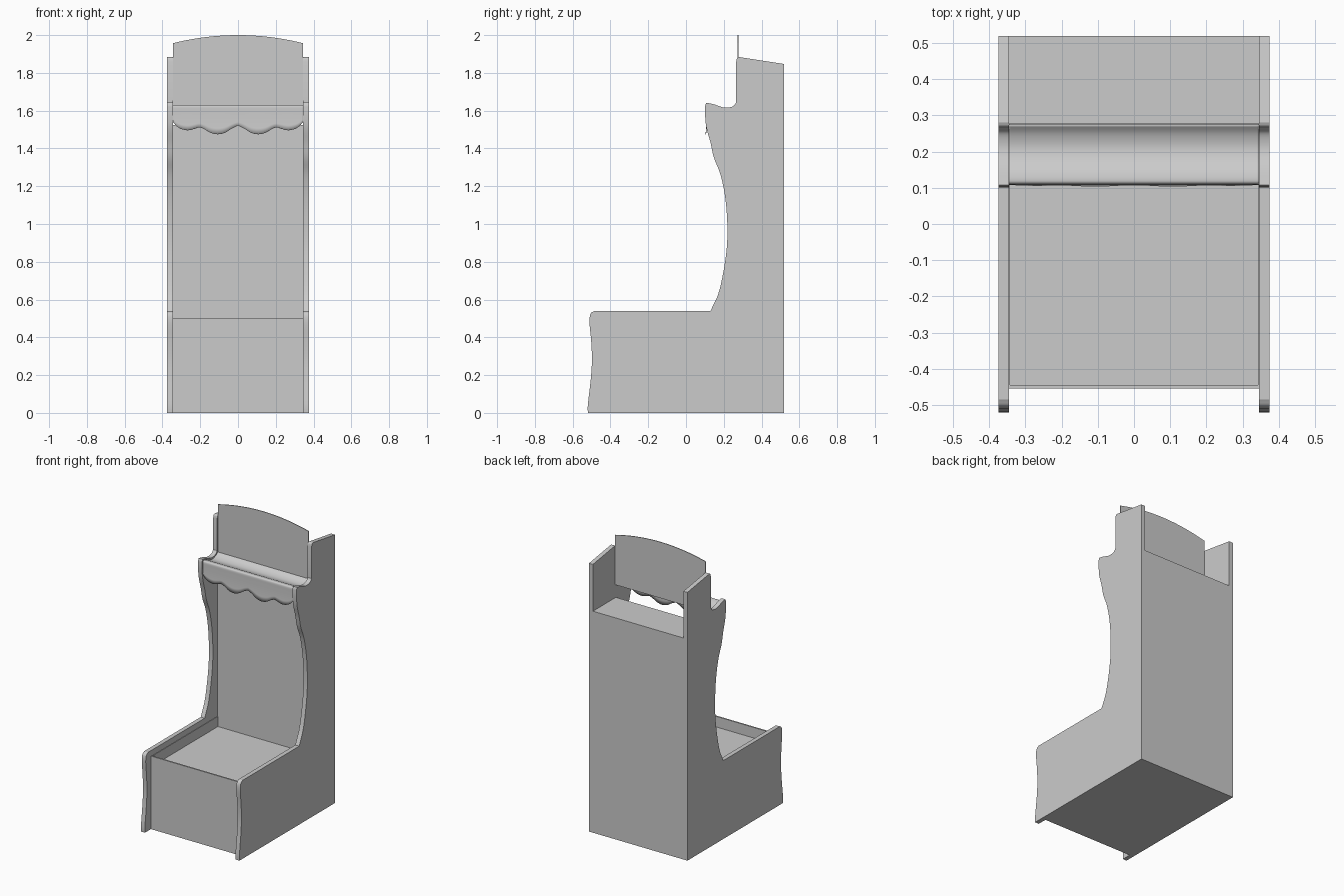
import bpy, bmesh, math
from mathutils import Vector

if "Cube" in bpy.data.objects:
    bpy.data.objects.remove(bpy.data.objects["Cube"])

IN, OUT = 0.345, 0.375          # inner and outer x of the side panels


def finish(name, bm, smooth=None):
    bmesh.ops.recalc_face_normals(bm, faces=bm.faces)
    me = bpy.data.meshes.new(name)
    bm.to_mesh(me)
    bm.free()
    ob = bpy.data.objects.new(name, me)
    bpy.context.collection.objects.link(ob)
    if smooth:
        bpy.ops.object.select_all(action='DESELECT')
        ob.select_set(True)
        bpy.context.view_layer.objects.active = ob
        bpy.ops.object.shade_smooth_by_angle(angle=math.radians(smooth))
    return ob


def box(name, x0, x1, y0, y1, z0, z1):
    bm = bmesh.new()
    bmesh.ops.create_cube(bm, size=1)
    for v in bm.verts:
        v.co = ((x0 + x1) / 2 + v.co.x * (x1 - x0),
                (y0 + y1) / 2 + v.co.y * (y1 - y0),
                (z0 + z1) / 2 + v.co.z * (z1 - z0))
    return finish(name, bm)


def spline(pts, n=5):
    """Smooth curve through the points (Catmull-Rom)."""
    p = [Vector(q) for q in pts]
    p = [2 * p[0] - p[1]] + p + [2 * p[-1] - p[-2]]
    out = []
    for a, b, c, d in zip(p, p[1:], p[2:], p[3:]):
        for i in range(n):
            t = i / n
            out.append(0.5 * (2 * b + (c - a) * t + (2 * a - 5 * b + 4 * c - d) * t * t
                              + (3 * b - a - 3 * c + d) * t ** 3))
    return out + [p[-2]]


def prism(name, outline, axis, lo, hi, smooth=30):
    """Extrude a 2D outline along x (outline is y,z) or y (outline is x,z)."""
    bm = bmesh.new()

    def at(p, s):
        return (s, p[0], p[1]) if axis == 'x' else (p[0], s, p[1])
    f = bm.faces.new([bm.verts.new(at(p, lo)) for p in outline])
    ext = bmesh.ops.extrude_face_region(bm, geom=[f])
    step = Vector((hi - lo, 0, 0) if axis == 'x' else (0, hi - lo, 0))
    for g in ext['geom']:
        if isinstance(g, bmesh.types.BMVert):
            g.co += step
    return finish(name, bm, smooth)


# Side panels: one curved silhouette, used left and right
foot = spline([(-0.52, 0), (-0.519, 0.05), (-0.504, 0.18), (-0.498, 0.28), (-0.502, 0.38),
               (-0.511, 0.48), (-0.505, 0.525), (-0.485, 0.54)])
waist = spline([(0.13, 0.54), (0.177, 0.65), (0.212, 0.837), (0.219, 0.98), (0.209, 1.13),
                (0.183, 1.26), (0.148, 1.35), (0.13, 1.43), (0.108, 1.51), (0.101, 1.58),
                (0.102, 1.63)])
ledge = spline([(0.108, 1.642), (0.15, 1.633), (0.19, 1.619), (0.22, 1.616),
                (0.25, 1.624), (0.265, 1.642)])
crown = spline([(0.266, 1.86), (0.27, 1.878), (0.28, 1.884)])
side = [(0.52, 0)] + foot + waist + ledge + crown + [(0.52, 1.847)]
for label, s in (("left", -1), ("right", 1)):
    prism(label + "_side_panel", side, 'x', s * IN, s * OUT)
    # Liner strip of the open tray
    a, b = sorted((s * IN, s * (IN - 0.003)))
    box(label + "_tray_liner", a, b, -0.445, 0.27, 0.43, 0.5)

# Lower cabinet with recessed tray, and tall rear cabinet
box("front_panel", -IN, IN, -0.455, -0.445, 0, 0.503)
box("tray_floor", -IN, IN, -0.445, 0.27, 0.42, 0.43)
box("base_plate", -IN, IN, -0.445, 0.27, 0, 0.01)
box("rear_cabinet", -IN, IN, 0.27, 0.52, 0, 1.525)

# Arched header board
arch = [(-IN, 1.615)]
for i in range(25):
    x = -IN + 2 * IN * i / 24
    arch.append((x, 1.957 + 0.043 * (1 - (x / IN) ** 2)))
arch.append((IN, 1.615))
prism("header_board", arch, 'y', 0.273, 0.278)

# Canopy: curved shelf that rolls over into a scalloped valance
shelf = spline([(0.275, 1.63), (0.25, 1.612), (0.215, 1.603), (0.18, 1.608), (0.145, 1.624),
                (0.12, 1.629), (0.112, 1.622), (0.111, 1.60)], 4)
half = spline([(0, 1.521), (0.03, 1.507), (0.07, 1.483), (0.108, 1.475), (0.145, 1.483),
               (0.18, 1.503), (0.205, 1.511), (0.23, 1.504), (0.265, 1.496), (0.30, 1.503),
               (0.325, 1.518), (IN, 1.541)], 4)
hem = [(-x, z) for x, z in reversed(half[1:])] + [(x, z) for x, z in half]
bm = bmesh.new()
cols = []
for x, zh in hem:
    col = [(y, z) for y, z in shelf]
    for k in range(1, 5):
        z = 1.60 + (zh - 1.60) * k / 4
        col.append((0.111 - 0.006 * ((1.60 - z) / 0.125) ** 2, z))
    cols.append([bm.verts.new((x, y, z)) for y, z in col])
for c, d in zip(cols, cols[1:]):
    for i in range(len(c) - 1):
        bm.faces.new((c[i], d[i], d[i + 1], c[i + 1]))
canopy = finish("scalloped_canopy", bm, 50)
mod = canopy.modifiers.new("thickness", 'SOLIDIFY')
mod.thickness = 0.003
mod.offset = 0
